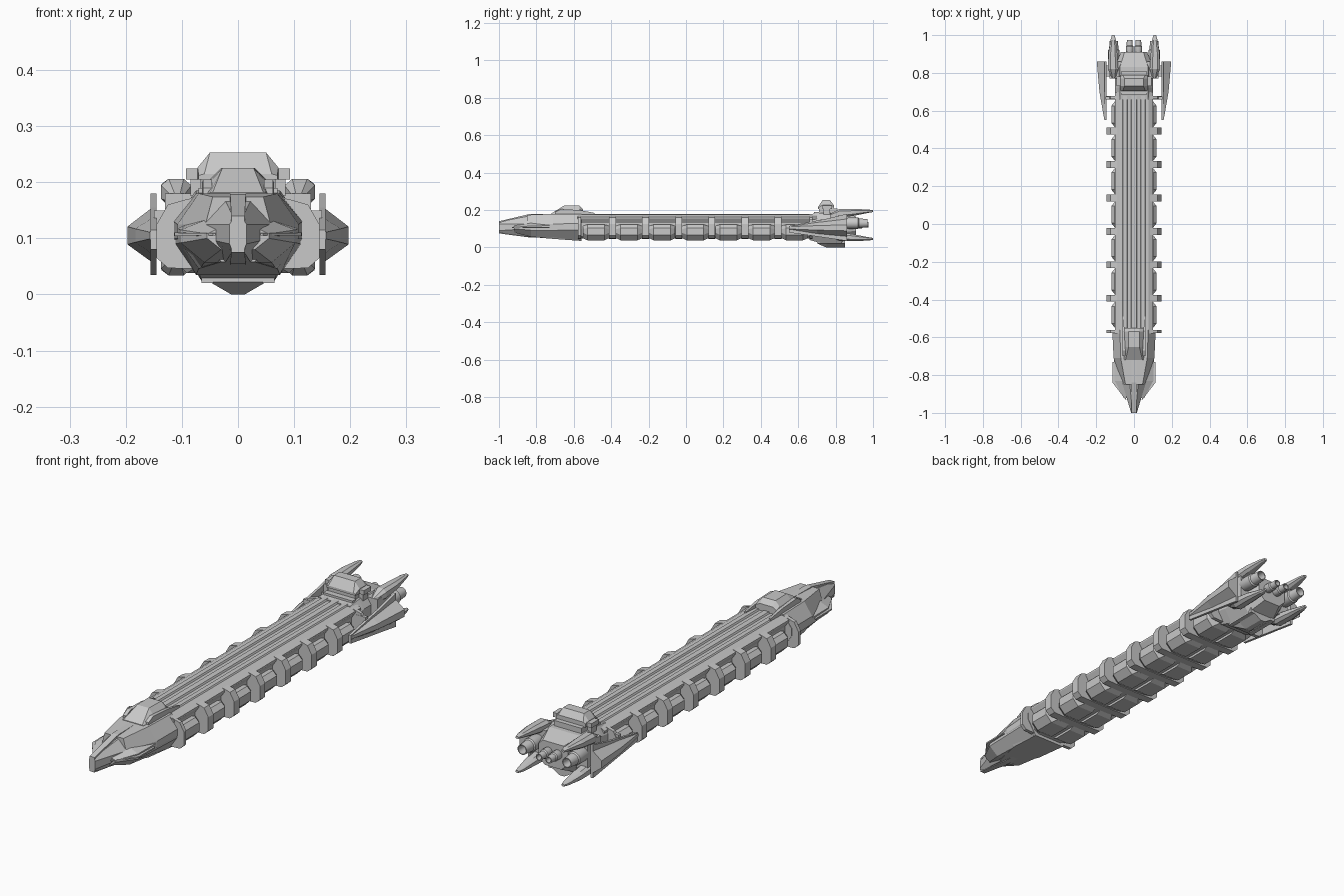
import bpy, bmesh, math

cube = bpy.data.objects.get("Cube")
if cube:
    bpy.data.objects.remove(cube, do_unlink=True)

grey = bpy.data.materials.new("hull_grey")
grey.use_nodes = True
COLOUR = (0.58, 0.58, 0.58, 1)
grey.diffuse_color = COLOUR
grey.node_tree.nodes["Principled BSDF"].inputs["Base Color"].default_value = COLOUR


def finish(name, bm):
    bmesh.ops.recalc_face_normals(bm, faces=bm.faces)
    mesh = bpy.data.meshes.new(name)
    bm.to_mesh(mesh)
    bm.free()
    mesh.materials.append(grey)
    ob = bpy.data.objects.new(name, mesh)
    bpy.context.collection.objects.link(ob)
    return ob


def loft(name, sections, both=False):
    """Skin rings of (x, z) points placed at each y; optionally copy to the other side."""
    bm = bmesh.new()
    for sign in ((1, -1) if both else (1,)):
        rings = [[bm.verts.new((sign * x, y, z)) for x, z in ring] for y, ring in sections]
        n = len(rings[0])
        for a, b in zip(rings, rings[1:]):
            for i in range(n):
                j = (i + 1) % n
                bm.faces.new((a[i], a[j], b[j], b[i]))
        bm.faces.new(rings[0])
        bm.faces.new(rings[-1])
    return finish(name, bm)


def whole(half):
    """Close a right-hand profile (listed top to bottom) across the centre line."""
    return half + [(-x, z) for x, z in reversed(half)]


def hexa(wt, zt, wm, zu, zl, wb, zb):
    return whole([(wt, zt), (wm, zu), (wm, zl), (wb, zb)])


def rect(x0, x1, z0, z1):
    return [(x0, z0), (x1, z0), (x1, z1), (x0, z1)]


def gem(cx, cz, rx, rz, c=0.5):
    return [(cx + rx * a, cz + rz * b) for a, b in
            ((c, 1), (1, c), (1, -c), (c, -1), (-c, -1), (-1, -c), (-1, c), (-c, 1))]


def box(name, x0, x1, y0, y1, z0, z1, both=False):
    return loft(name, [(y0, rect(x0, x1, z0, z1)), (y1, rect(x0, x1, z0, z1))], both)


# Long cargo spine with grooved top and undercut sides
spine = whole([(.012, .18), (.016, .173), (.034, .173), (.038, .18), (.058, .18), (.062, .175),
               (.078, .175), (.1, .163), (.1, .156), (.082, .13), (.082, .06), (.06, .048)])
loft("spine", [(-.58, spine), (.7, spine)])

# Ribs and the cargo pods between them
PITCH = .177
rib = whole([(.09, .17), (.125, .16), (.145, .125), (.145, .065), (.125, .047), (.05, .045)])
for i in range(8):
    y = -.57 + PITCH * i
    t = .008 if i in (0, 7) else .018
    loft("rib", [(y - t, rib), (y + t, rib)])


def pod_ring(x, top, bottom):
    c = .018
    return [(.012, top), (x - c, top), (x, top - c), (x, bottom + c * 1.6),
            (x - c * 1.6, bottom), (.012, bottom)]


for i in range(7):
    y = -.57 + PITCH * (i + .5)
    loft("cargo_pod", [(y - .07, pod_ring(.1, .115, .05)), (y - .045, pod_ring(.12, .123, .038)),
                       (y + .045, pod_ring(.12, .123, .038)), (y + .07, pod_ring(.1, .115, .05))], True)

# Forward hull: upper shell, lower cheeks and beak
loft("forward_hull", [(-.85, hexa(.045, .174, .058, .125, .1, .03, .058)),
                      (-.71, hexa(.07, .18, .108, .125, .1, .07, .046)),
                      (-.56, hexa(.075, .18, .115, .13, .1, .075, .035))])
loft("lower_cheeks", [(-.92, hexa(.03, .12, .055, .108, .1, .03, .08)),
                      (-.83, hexa(.06, .132, .102, .115, .092, .06, .057)),
                      (-.57, hexa(.08, .14, .112, .12, .09, .075, .036))])
loft("beak", [(-1, hexa(.008, .137, .015, .125, .09, .01, .077)),
              (-.85, hexa(.022, .166, .06, .125, .1, .022, .058)),
              (-.78, hexa(.022, .17, .06, .125, .1, .022, .058))])
loft("beak_ridge", [(-1, rect(-.012, .012, .075, .14)), (-.84, rect(-.014, .014, .054, .178)),
                    (-.7, rect(-.014, .014, .05, .18))])
loft("cheek_blade", [(-.93, rect(.04, .045, .105, .109)), (-.84, rect(.06, .113, .104, .11)),
                     (-.73, rect(.06, .114, .104, .11))], True)

# Bridge on the forward hull
loft("bridge", [(-.72, whole([(.045, .182), (.05, .181), (.055, .175)])),
                (-.65, whole([(.028, .225), (.046, .205), (.06, .175)])),
                (-.57, whole([(.03, .225), (.05, .205), (.06, .175)])),
                (-.55, whole([(.03, .205), (.05, .195), (.06, .175)]))])
loft("bridge_rail", [(-.7, rect(.046, .062, .175, .19)), (-.67, rect(.046, .062, .175, .205)),
                     (-.57, rect(.05, .064, .175, .2)), (-.49, rect(.055, .062, .175, .185))], True)

# Stern hull, keel and tail block
loft("stern_hull", [(.66, hexa(.075, .178, .1, .14, .09, .07, .04)),
                    (.72, hexa(.075, .185, .1, .15, .08, .065, .024)),
                    (.83, hexa(.075, .185, .1, .15, .08, .065, .024)),
                    (.91, hexa(.05, .165, .07, .145, .09, .04, .06))])
loft("keel", [(.7, rect(-.05, .05, .022, .035)),
              (.75, [(-.012, 0), (.012, 0), (.06, .03), (-.06, .03)]),
              (.85, [(-.012, 0), (.012, 0), (.06, .03), (-.06, .03)])])
box("keel_skid", .045, .065, .7, .85, .02, .05, True)

# Command tower
box("tower_neck", -.065, .065, .71, .81, .17, .208)
loft("tower_head", [(.705, whole([(.06, .215), (.07, .212), (.07, .205)])),
                    (.73, whole([(.05, .253), (.072, .226), (.072, .205)])),
                    (.77, whole([(.05, .253), (.072, .226), (.072, .205)])),
                    (.79, whole([(.06, .226), (.07, .22), (.07, .205)]))])
box("tower_wing", .06, .093, .73, .78, .205, .224, True)
box("tower_bracket", .066, .085, .735, .77, .175, .206, True)
box("tower_step", -.07, .07, .685, .71, .17, .19)

# Side fins with upright mounting plates and struts
def fin_ring(x, r, lo, hi):
    return [(.15, hi), (x, .105 + r), (x, .105 - r), (.15, lo)]


loft("side_fin", [(.55, fin_ring(.157, .006, .085, .115)), (.7, fin_ring(.183, .012, .07, .138)),
                  (.86, fin_ring(.197, .016, .055, .157))], True)
loft("fin_plate", [(.55, rect(.145, .156, .08, .115)), (.76, rect(.145, .156, .05, .155)),
                   (.86, rect(.145, .156, .035, .18))], True)
box("fin_strut", .08, .15, .66, .675, .08, .15, True)
box("rear_fin_strut", .08, .15, .78, .84, .09, .135, True)

# Upper and lower engine prongs
for name, z, zr in (("upper_prong", .182, 1), ("lower_prong", .058, -1)):
    loft(name, [(.77, gem(.108, z - .012 * zr, .01, .01)), (.82, gem(.11, z, .027, .024)),
                (.9, gem(.112, z + .006 * zr, .024, .018)),
                (.975, gem(.11, z + .012 * zr, .014, .009)),
                (1, gem(.11, z + .012 * zr, .007, .005))], True)
box("prong_mount", .07, .13, .77, .86, .06, .18, True)


# Engine bells: a turned shell with an open hollow end
def engine(name, x, z, profile, sides=16):
    bm = bmesh.new()
    rings = [[bm.verts.new((x + r * math.cos(k * math.tau / sides), y,
                            z + r * math.sin(k * math.tau / sides)))
              for k in range(sides)] for y, r in profile]
    for a, b in zip(rings, rings[1:]):
        for i in range(sides):
            j = (i + 1) % sides
            bm.faces.new((a[i], a[j], b[j], b[i]))
    bm.faces.new(rings[0])
    bm.faces.new(rings[-1])
    ob = finish(name, bm)
    for p in ob.data.polygons:
        p.use_smooth = len(p.vertices) == 4
    bpy.context.view_layer.objects.active = ob
    ob.select_set(True)
    bpy.ops.object.shade_smooth_by_angle(angle=math.radians(35))
    ob.select_set(False)


for side, label in ((1, "left"), (-1, "right")):
    engine(label + "_main_engine", side * .107, .13,
           [(.84, .02), (.87, .03), (.92, .03), (.925, .025), (.97, .022), (.97, .018), (.93, .016)])
    engine(label + "_small_engine", side * .023, .122,
           [(.89, .012), (.91, .02), (.94, .02), (.945, .016), (.975, .015), (.975, .011), (.95, .01)])
